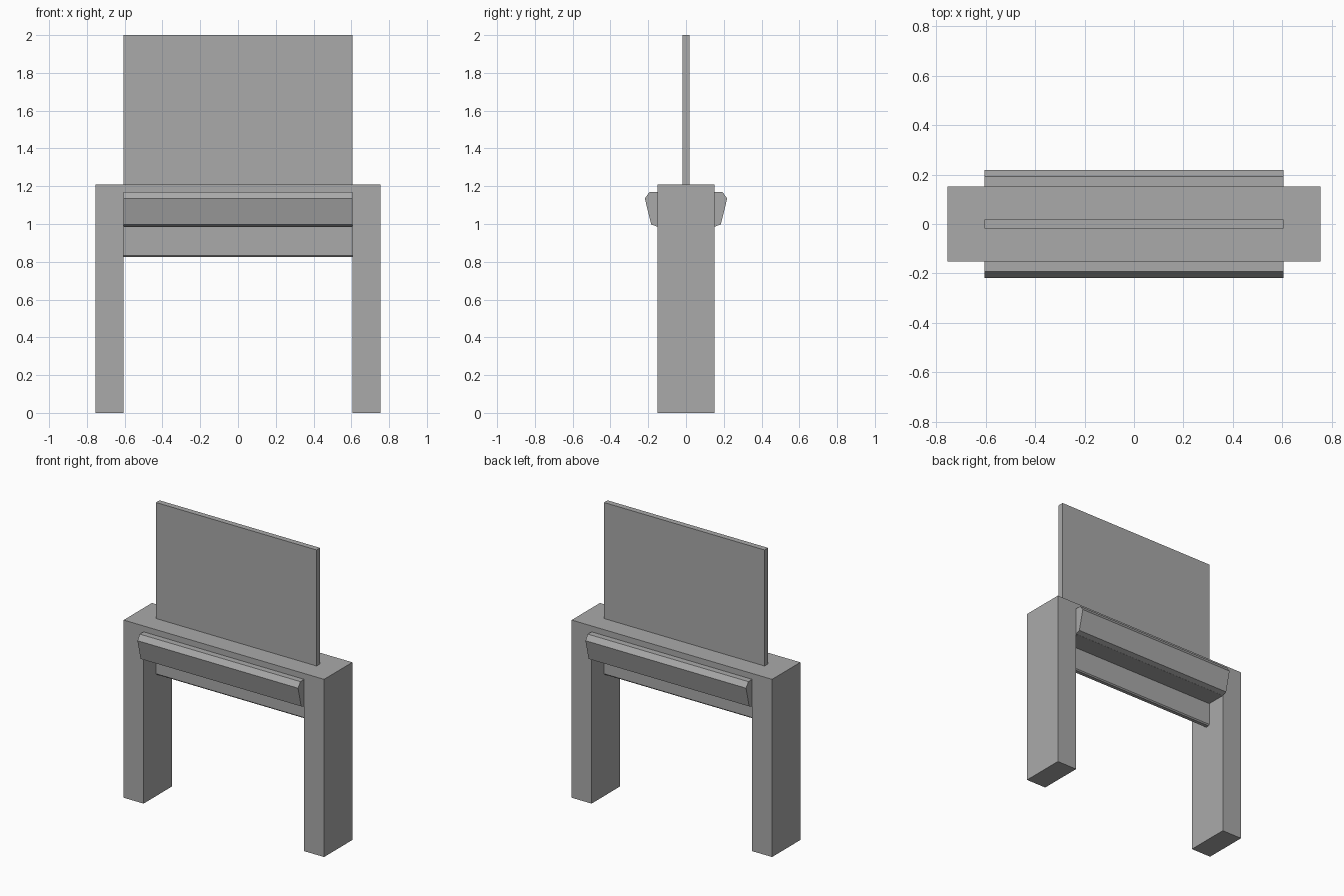
import bpy
import bmesh

if "Cube" in bpy.data.objects:
    bpy.data.objects.remove(bpy.data.objects["Cube"], do_unlink=True)

# Single plain grey
grey = bpy.data.materials.new("plain grey")
grey.use_nodes = True
color = (0.4, 0.4, 0.4, 1)
grey.diffuse_color = color
grey.node_tree.nodes["Principled BSDF"].inputs["Base Color"].default_value = color


def extrude_profile(name, profile, axis, half):
    """Extrude an outline of (u, z) points symmetrically along x or y."""
    def place(u, z, d):
        return (d, u, z) if axis == "x" else (u, d, z)

    bm = bmesh.new()
    face = bm.faces.new([bm.verts.new(place(u, z, -half)) for u, z in profile])
    result = bmesh.ops.extrude_face_region(bm, geom=[face])
    moved = [g for g in result["geom"] if isinstance(g, bmesh.types.BMVert)]
    bmesh.ops.translate(bm, verts=moved, vec=place(0, 0, 2 * half))
    bmesh.ops.recalc_face_normals(bm, faces=bm.faces)
    mesh = bpy.data.meshes.new(name)
    bm.to_mesh(mesh)
    bm.free()
    mesh.materials.append(grey)
    obj = bpy.data.objects.new(name, mesh)
    bpy.context.collection.objects.link(obj)
    return obj


def mirrored(points):
    return points + [(-u, z) for u, z in reversed(points)]


OUTER, INNER, DEPTH = 0.755, 0.605, 0.152
TOP, BEAM_BOTTOM = 1.21, 0.985

# Two legs joined by a beam in one arch
extrude_profile("arch_frame", mirrored([
    (-INNER, BEAM_BOTTOM), (-INNER, 0), (-OUTER, 0), (-OUTER, TOP)]), "y", DEPTH)

# Thin upright board passing through the beam, with a chamfered lower edge
extrude_profile("upright_board", mirrored([
    (-0.012, 0.826), (-0.019, 0.834), (-0.019, 2.0)]), "x", INNER)

# Angled ledges on the front and back of the beam
ledge = [(0.15, 1.17), (0.193, 1.17), (0.218, 1.135), (0.184, 0.998), (0.15, 0.985)]
for name, side in (("front_ledge", -1), ("back_ledge", 1)):
    extrude_profile(name, [(side * y, z) for y, z in ledge], "x", INNER)
